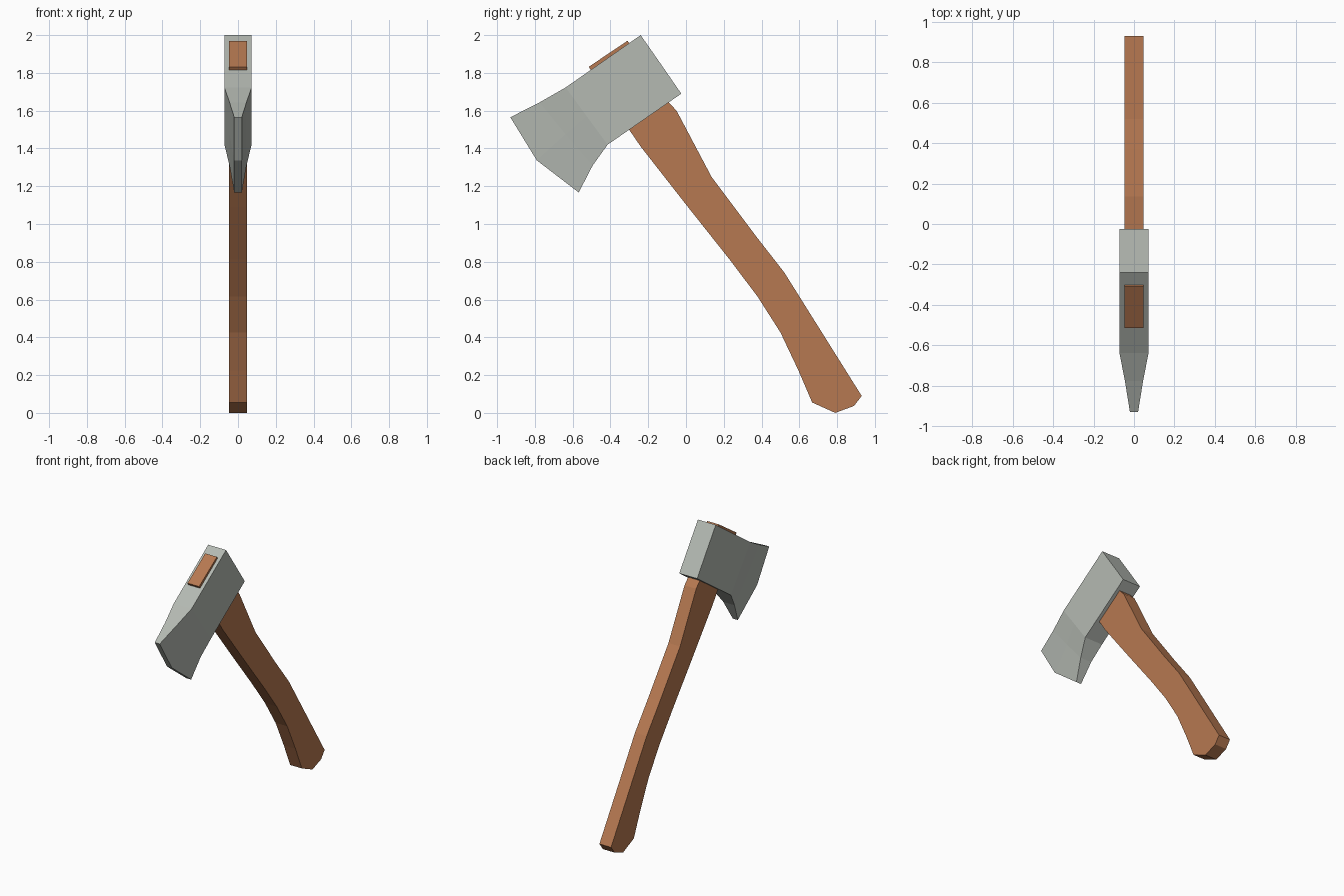
import bpy, bmesh

if "Cube" in bpy.data.objects:
    bpy.data.objects.remove(bpy.data.objects["Cube"])

def material(name, rgb):
    m = bpy.data.materials.new(name)
    m.diffuse_color = (*rgb, 1)
    m.use_nodes = True
    m.node_tree.nodes["Principled BSDF"].inputs["Base Color"].default_value = m.diffuse_color
    return m

wood = material("brown wood", (0.47, 0.19, 0.082))
steel = material("grey steel", (0.46, 0.49, 0.45))

def finish(name, bm, mat):
    bmesh.ops.recalc_face_normals(bm, faces=bm.faces)
    me = bpy.data.meshes.new(name)
    bm.to_mesh(me)
    bm.free()
    me.materials.append(mat)
    ob = bpy.data.objects.new(name, me)
    bpy.context.collection.objects.link(ob)

# Handle: side profile (y, z) split in front/back edge pairs, extruded across x
back = [(-.31, 1.97), (-.092, 1.644), (-.05, 1.60), (.135, 1.25), (.367, .94),
        (.52, .744), (.93, .09), (.89, .037), (.79, 0)]
front = [(.668, .055), (.595, .225), (.50, .426), (.378, .617), (.23, .813),
         (.008, 1.093), (-.24, 1.41), (-.298, 1.495), (-.515, 1.832)]
bm = bmesh.new()
face = bm.faces.new([bm.verts.new((-.047, y, z)) for y, z in back + front])
ext = bmesh.ops.extrude_face_region(bm, geom=[face])
for v in ext["geom"]:
    if isinstance(v, bmesh.types.BMVert):
        v.co.x = .047
bmesh.ops.triangulate(bm, faces=[f for f in bm.faces if len(f.verts) > 4])
finish("handle", bm, wood)

# Head: three-point stations from poll to cutting edge, each with a half thickness
stations = [
    (.072, [(-.24, 2.0), (-.132, 1.845), (-.025, 1.69)]),
    (.072, [(-.637, 1.723), (-.526, 1.571), (-.415, 1.42)]),
    (.045, [(-.775, 1.644), (-.637, 1.475), (-.494, 1.31)]),
    (.02, [(-.93, 1.565), (-.79, 1.337), (-.568, 1.167)]),
]
bm = bmesh.new()
rings = []
for t, pts in stations:
    ring = [bm.verts.new((t, y, z)) for y, z in pts]
    ring += [bm.verts.new((-t, y, z)) for y, z in reversed(pts)]
    rings.append(ring)
for a, b in zip(rings, rings[1:]):
    for i in range(6):
        j = (i + 1) % 6
        bm.faces.new((a[i], a[j], b[j], b[i]))
# poll and cutting edge caps
for r in (rings[0], rings[-1]):
    bm.faces.new((r[0], r[1], r[4], r[5]))
    bm.faces.new((r[1], r[2], r[3], r[4]))
finish("axe_head", bm, steel)
